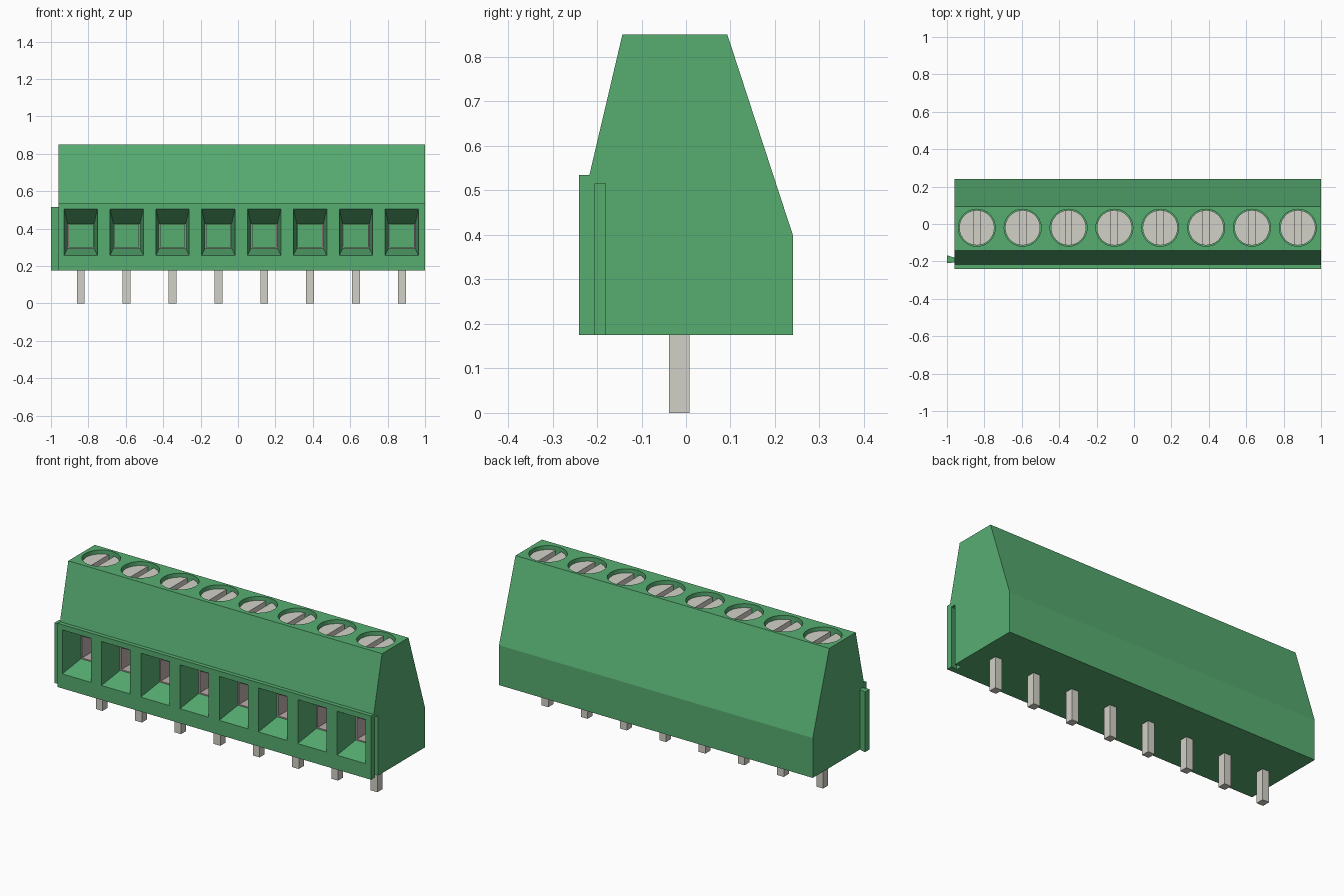
import bpy, bmesh
from math import acos, cos, sin, pi

cube = bpy.data.objects.get("Cube")
if cube:
    bpy.data.objects.remove(cube, do_unlink=True)


def material(name, rgb):
    m = bpy.data.materials.new(name)
    m.use_nodes = True
    m.diffuse_color = (*rgb, 1)
    bsdf = m.node_tree.nodes["Principled BSDF"]
    bsdf.inputs["Base Color"].default_value = (*rgb, 1)
    bsdf.inputs["Roughness"].default_value = 0.6
    return m


green = material("green plastic", (0.095, 0.42, 0.167))
metal = material("pale grey metal", (0.645, 0.638, 0.572))
clamp = material("pinkish grey metal", (0.50, 0.42, 0.40))


def loft(name, sections, mat, ring=False):
    """Skin equal-length sections; cap the ends, or join last to first."""
    bm = bmesh.new()
    loops = [[bm.verts.new(p) for p in s] for s in sections]
    pairs = list(zip(loops, loops[1:]))
    if ring:
        pairs.append((loops[-1], loops[0]))
    else:
        bm.faces.new(loops[0])
        bm.faces.new(loops[-1])
    for a, b in pairs:
        n = len(a)
        for i in range(n):
            j = (i + 1) % n
            bm.faces.new((a[i], a[j], b[j], b[i]))
    bmesh.ops.recalc_face_normals(bm, faces=bm.faces)
    me = bpy.data.meshes.new(name)
    bm.to_mesh(me)
    bm.free()
    me.materials.append(mat)
    ob = bpy.data.objects.new(name, me)
    bpy.context.collection.objects.link(ob)
    return ob


def upright(name, outline, z0, z1, mat):
    return loft(name, [[(x, y, z) for x, y in outline] for z in (z0, z1)], mat)


def rect(half, z0, z1, y):
    return [(-half, y, z0), (half, y, z0), (half, y, z1), (-half, y, z1)]


def arc(r, a0, a1, n):
    return [(r * cos(a0 + (a1 - a0) * i / n), r * sin(a0 + (a1 - a0) * i / n))
            for i in range(n + 1)]


def place(ob, x, y=0.0):
    ob.location = (x, y, 0)
    return ob


def repeat(ob, y=0.0):
    """Put linked copies of a part at every pole."""
    place(ob, POLES[0], y)
    for x in POLES[1:]:
        twin = ob.copy()
        bpy.context.collection.objects.link(twin)
        place(twin, x, y)


POLES = [-0.8405 + 0.2452 * i for i in range(8)]
LEFT, RIGHT, BASE, TOP = -0.96, 1.0, 0.175, 0.85
SCREW_Y = -0.02

# Housing: extruded side profile
profile = [(-0.24, BASE), (0.24, BASE), (0.24, 0.40), (0.093, TOP),
           (-0.143, TOP), (-0.217, 0.535), (-0.24, 0.535)]
housing = loft("housing", [[(x, y, z) for y, z in profile] for x in (LEFT, RIGHT)], green)

# Cutters: wire funnels with clamp pockets, screw wells, dovetail groove
cutters = []
for x in POLES:
    funnel = loft("wire_funnel_cutter", [
        rect(0.0903, 0.2543, 0.5107, -0.25), rect(0.071, 0.294, 0.425, -0.10),
        rect(0.079, 0.284, 0.435, -0.10), rect(0.079, 0.284, 0.435, 0.08)], green)
    cutters.append(place(funnel, x))
    well = upright("screw_well_cutter", arc(0.099, 0, 2 * pi, 40)[:-1], 0.77, 0.9, green)
    cutters.append(place(well, x, SCREW_Y))
groove = [(1.01, -0.202), (1.01, -0.183), (0.962, -0.172), (0.962, -0.213)]
cutters.append(upright("groove_cutter", groove, 0.1, 0.515, green))

group = bpy.data.collections.new("cutters")
bpy.context.scene.collection.children.link(group)
for c in cutters:
    c.hide_render = True
    bpy.context.collection.objects.unlink(c)
    group.objects.link(c)
cut = housing.modifiers.new("openings", "BOOLEAN")
cut.operation = "DIFFERENCE"
cut.solver = "EXACT"
cut.operand_type = "COLLECTION"
cut.collection = group
bpy.context.view_layer.update()
graph = bpy.context.evaluated_depsgraph_get()
finished = bpy.data.meshes.new_from_object(housing.evaluated_get(graph))
housing.modifiers.clear()
housing.data = finished
for c in cutters:
    bpy.data.objects.remove(c, do_unlink=True)
bpy.data.collections.remove(group)

# Dovetail tab on the opposite end
upright("dovetail_tab", [(-1, -0.21), (-1, -0.167), (LEFT + 0.001, -0.18),
                         (LEFT + 0.001, -0.205)], BASE, 0.515, green)

# Clamp cages lining the pockets
outer, inner = (0.078, 0.285, 0.434), (0.064, 0.30, 0.422)
repeat(loft("clamp_cage", [rect(*outer, -0.099), rect(*outer, 0.079),
                           rect(*inner, 0.079), rect(*inner, -0.099)], clamp, ring=True))

# Slotted screws: a disc with two raised half heads
R, SLOT, HEAD = 0.094, 0.017, 0.83
disc = upright("screw_disc", arc(R, 0, 2 * pi, 40)[:-1], 0.765, HEAD - 0.03, metal)
a = acos(SLOT / R)
halves = [upright("screw_head_" + side, arc(R, t - a, t + a, 18), HEAD - 0.03, HEAD, metal)
          for side, t in (("left", 0), ("right", pi))]
for part in [disc] + halves:
    bpy.ops.object.select_all(action="DESELECT")
    part.select_set(True)
    bpy.context.view_layer.objects.active = part
    bpy.ops.object.shade_smooth_by_angle(angle=0.6)
    repeat(part, SCREW_Y)

# Solder pins
pin = [(-0.021, -0.038), (0.021, -0.038), (0.021, 0.008), (-0.021, 0.008)]
repeat(upright("solder_pin", pin, 0, BASE + 0.01, metal))
